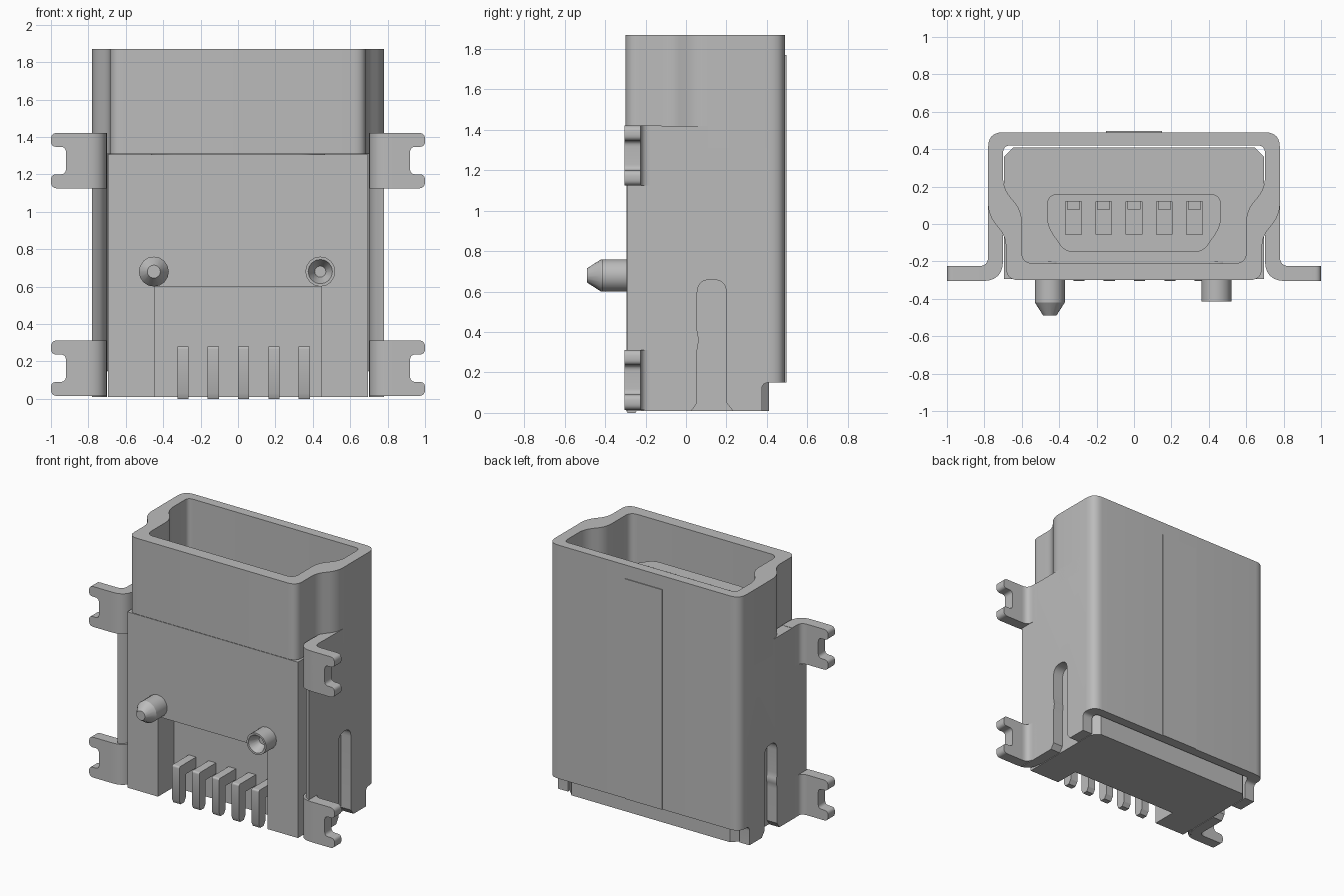
import bpy
import bmesh
import math
from mathutils import Vector

if "Cube" in bpy.data.objects:
    bpy.data.objects.remove(bpy.data.objects["Cube"])

GREY = (0.5, 0.5, 0.5, 1)
metal = bpy.data.materials.new("neutral grey")
metal.use_nodes = True
metal.diffuse_color = GREY
metal.node_tree.nodes["Principled BSDF"].inputs["Base Color"].default_value = GREY


def make(name, bm):
    bmesh.ops.recalc_face_normals(bm, faces=bm.faces)
    mesh = bpy.data.meshes.new(name)
    bm.to_mesh(mesh)
    bm.free()
    obj = bpy.data.objects.new(name, mesh)
    bpy.context.collection.objects.link(obj)
    mesh.materials.append(metal)
    return obj


def mirrored(half):
    return half + [(-p[0],) + tuple(p[1:]) for p in reversed(half)]


def rounded(points, steps=6):
    """Outline from (u, v, radius) corners; a zero radius stays sharp."""
    out = []
    for i, (u, v, r) in enumerate(points):
        p = Vector((u, v))
        if not r:
            out.append(p)
            continue
        a = p + (Vector(points[i - 1][:2]) - p).normalized() * r
        b = p + (Vector(points[(i + 1) % len(points)][:2]) - p).normalized() * r
        for k in range(steps + 1):
            t = k / steps
            out.append(a * (1 - t) ** 2 + p * 2 * t * (1 - t) + b * t * t)
    return out


def prism(name, points, lo, hi, axis="z"):
    place = {"x": lambda u, v, w: (w, u, v),
             "y": lambda u, v, w: (u, w, v),
             "z": lambda u, v, w: (u, v, w)}[axis]
    bm = bmesh.new()
    outline = rounded(points)
    face = bm.faces.new([bm.verts.new(place(p.x, p.y, lo)) for p in outline])
    grown = bmesh.ops.extrude_face_region(bm, geom=[face])["geom"]
    move = Vector(place(0, 0, hi - lo))
    bmesh.ops.translate(bm, vec=move, verts=[g for g in grown if isinstance(g, bmesh.types.BMVert)])
    return make(name, bm)


def box(name, x0, x1, y0, y1, z0, z1):
    return prism(name, [(x0, y0, 0), (x1, y0, 0), (x1, y1, 0), (x0, y1, 0)], z0, z1)


def lathe(name, profile, x, z, sides):
    """Turn (radius, y) points around a y-direction axis."""
    bm = bmesh.new()
    verts = [bm.verts.new((x + r, y, z)) for r, y in profile]
    edges = [bm.edges.new(pair) for pair in zip(verts, verts[1:])]
    bmesh.ops.spin(bm, geom=verts + edges, cent=(x, 0, z), axis=(0, 1, 0),
                   angle=math.tau, steps=sides)
    bmesh.ops.remove_doubles(bm, verts=bm.verts, dist=0.0005)
    return make(name, bm)


def cut(obj, cutters):
    bpy.context.view_layer.objects.active = obj
    for cutter in cutters:
        mod = obj.modifiers.new("cut", "BOOLEAN")
        mod.operation = "DIFFERENCE"
        mod.solver = "EXACT"
        mod.object = cutter
        bpy.ops.object.modifier_apply(modifier=mod.name)


helpers = []
parts = []

# Socket opening, shared by the mouth and the plastic body
opening = prism("opening_cutter", mirrored([
    (0.60, -0.21, 0.06), (0.60, 0.07, 0.06), (0.70, 0.19, 0.06), (0.70, 0.42, 0.04)]), 0.75, 2)
helpers.append(opening)

# Shaped metal mouth
mouth = prism("shell_mouth", mirrored([
    (0.685, -0.30, 0.07), (0.685, -0.07, 0.05), (0.78, 0.05, 0.06), (0.78, 0.49, 0.08)]), 1.31, 1.87)
cut(mouth, [opening])
parts.append(mouth)

# Wrap-around shell with side slits and a raised lower back edge
shell = prism("shell_wrap", mirrored([
    (0.78, 0.49, 0.08), (0.78, -0.29, 0), (0.74, -0.265, 0), (0.715, -0.23, 0),
    (0.70, -0.17, 0), (0.70, 0.42, 0.04)]), 0.01, 1.42)
slit = prism("slit_cutter", [
    (0.02, 0, 0), (0.055, 0.05, 0), (0.055, 0.32, 0.02), (0.065, 0.36, 0.02), (0.055, 0.40, 0.02),
    (0.055, 0.66, 0.07), (0.20, 0.66, 0.07), (0.20, 0.05, 0), (0.24, 0, 0)], -1, 1, "x")
hem = prism("hem_cutter", [
    (0.375, -0.1, 0), (0.375, 0.15, 0.035), (0.6, 0.15, 0), (0.6, -0.1, 0)], -1, 1, "x")
helpers += [slit, hem]
cut(shell, [slit, hem])
parts.append(shell)

# Overlapping back seam
parts.append(box("back_seam_plate", -0.15, 0.15, 0.485, 0.496, 0.15, 1.77))

# Plastic body with the front recess around the contact tails
body = prism("plastic_body", mirrored([
    (0.695, -0.295, 0), (0.695, 0.36, 0), (0.645, 0.41, 0)]), 0.01, 1.305)
recess = box("recess_cutter", -0.445, 0.445, -0.5, -0.11, -0.1, 0.60)
helpers.append(recess)
cut(body, [opening, recess])
parts.append(body)

# Tongue inside the socket, with five slots
PITCH = 0.162
tongue = prism("tongue", mirrored([
    (0.37, -0.15, 0.05), (0.465, -0.01, 0.05), (0.465, 0.16, 0.06)]), 0.7, 1.6)
slots = []
for i in range(-2, 3):
    x = i * PITCH
    slots.append(box("slot_cutter", x - 0.042, x + 0.042, -0.055, 0.12, 1.0, 1.7))
    parts.append(box("contact_blade", x - 0.035, x + 0.035, 0.078, 0.125, 0.95, 1.5))
    # Contact tail, bevelled at its foot
    parts.append(prism("contact_tail", [
        (-0.09, 0.28, 0), (-0.305, 0.28, 0.015), (-0.305, 0.03, 0), (-0.29, 0, 0),
        (-0.25, 0, 0), (-0.23, 0.03, 0), (-0.23, 0.20, 0), (-0.09, 0.20, 0)],
        x, x + 0.06, "x"))
helpers += slots
cut(tongue, slots)
parts.append(tongue)

# Four notched solder tabs, each with a bent root
for side in (-1, 1):
    for z in (0.015, 1.125):
        outline = [(0.82, 0, 0), (1.0, 0, 0.035), (1.0, 0.075, 0.03), (0.92, 0.075, 0.03),
                   (0.92, 0.222, 0.03), (1.0, 0.222, 0.03), (1.0, 0.297, 0.035), (0.82, 0.297, 0)]
        parts.append(prism("solder_tab", [(side * u, z + v, r) for u, v, r in outline],
                           -0.305, -0.225, "y"))
        root = [(0.78, -0.12, 0), (0.78, -0.225, 0.05), (0.84, -0.225, 0),
                (0.84, -0.305, 0), (0.70, -0.305, 0.11), (0.70, -0.12, 0)]
        parts.append(prism("tab_root", [(side * u, v, r) for u, v, r in root], z, z + 0.297))

# Locating pegs: one pointed, one with a hollow end
parts.append(lathe("pointed_peg", [
    (0, -0.2), (0.08, -0.2), (0.08, -0.42), (0.035, -0.49), (0, -0.49)], -0.45, 0.68, 16))
parts.append(lathe("hollow_peg", [
    (0, -0.2), (0.08, -0.2), (0.08, -0.415), (0.065, -0.415), (0.03, -0.34), (0, -0.34)], 0.44, 0.68, 16))

for helper in helpers:
    bpy.data.objects.remove(helper)

# Smooth bends, crisp edges
bpy.ops.object.select_all(action="DESELECT")
for part in parts:
    part.select_set(True)
bpy.context.view_layer.objects.active = parts[0]
bpy.ops.object.shade_smooth_by_angle(angle=math.radians(30))
